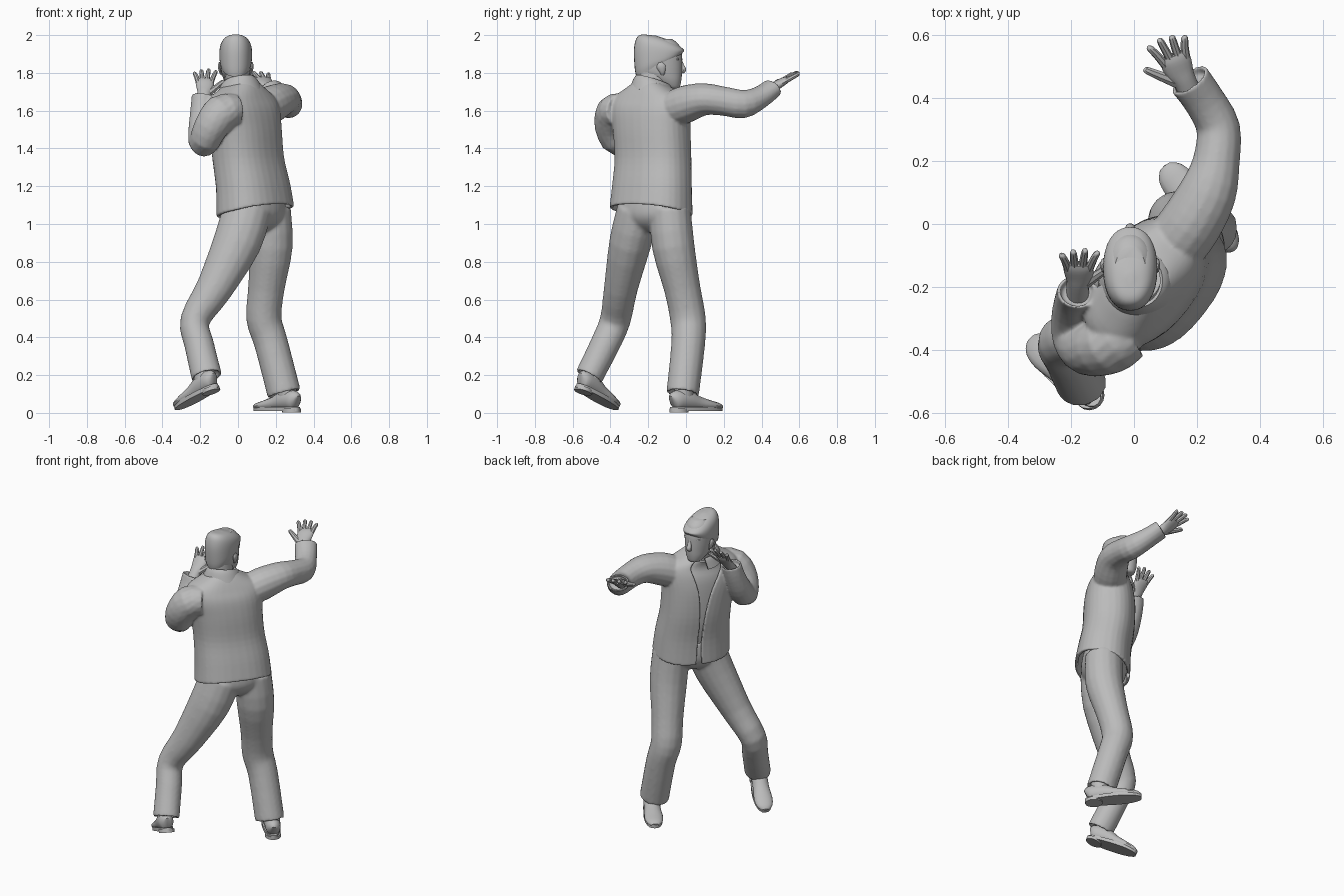
import bpy, bmesh, math
from mathutils import Vector, Matrix

if "Cube" in bpy.data.objects:
    bpy.data.objects.remove(bpy.data.objects["Cube"])

grey = bpy.data.materials.new("plain grey")
grey.use_nodes = True
grey.diffuse_color = (0.5, 0.5, 0.5, 1)
grey.node_tree.nodes["Principled BSDF"].inputs["Base Color"].default_value = (0.5, 0.5, 0.5, 1)


def smooth_path(rows, steps):
    """Catmull-Rom interpolation through rows of numbers."""
    rows = [Vector(r) for r in rows]
    out = []
    for i in range(len(rows) - 1):
        p0, p1, p2, p3 = (rows[max(0, min(len(rows) - 1, i + k))] for k in (-1, 0, 1, 2))
        for s in range(steps):
            t = s / steps
            out.append(p1 + (p2 - p0) * (t / 2) + (p0 * 2 - p1 * 5 + p2 * 4 - p3) * (t * t / 2)
                       + (p1 * 3 - p0 - p2 * 3 + p3) * (t ** 3 / 2))
    return out + [rows[-1]]


def pick(obs):
    bpy.ops.object.select_all(action='DESELECT')
    for ob in obs:
        ob.select_set(True)
    bpy.context.view_layer.objects.active = obs[0]


def skin(name, rings, closed=True, thickness=0):
    """Join rings of points into one surface object."""
    bm = bmesh.new()
    grid = [[bm.verts.new(p) for p in ring] for ring in rings]
    n = len(grid[0])
    for a, b in zip(grid, grid[1:]):
        for i in range(n if closed else n - 1):
            j = (i + 1) % n
            bm.faces.new((a[i], a[j], b[j], b[i]))
    if closed:
        bm.faces.new(grid[0][::-1])
        bm.faces.new(grid[-1])
    bmesh.ops.recalc_face_normals(bm, faces=bm.faces)
    mesh = bpy.data.meshes.new(name)
    bm.to_mesh(mesh)
    bm.free()
    ob = bpy.data.objects.new(name, mesh)
    bpy.context.collection.objects.link(ob)
    mesh.materials.append(grey)
    pick([ob])
    if thickness:
        mod = ob.modifiers.new("cloth", 'SOLIDIFY')
        mod.thickness = thickness
        mod.offset = 0
        bpy.ops.object.modifier_apply(modifier=mod.name)
    bpy.ops.object.shade_smooth_by_angle(angle=math.radians(40))
    return ob


def fuse(name, obs, voxel, rounds):
    """Melt overlapping parts into one continuous garment."""
    pick(obs)
    bpy.ops.object.join()
    obs[0].name = name
    mod = obs[0].modifiers.new("melt", 'REMESH')
    mod.mode = 'VOXEL'
    mod.voxel_size = voxel
    mod.use_smooth_shade = True
    mod = obs[0].modifiers.new("soften", 'SMOOTH')
    mod.iterations = rounds


def shell(name, rows, turn=0, square=1.0, gap=False, n=32, thickness=0.012):
    """Upright body; each row is z, x, y, half width, half depth, front gap, front lift."""
    t = math.radians(turn)
    u, v = Vector((math.cos(t), math.sin(t), 0)), Vector((-math.sin(t), math.cos(t), 0))
    power = lambda w: math.copysign(abs(w) ** square, w)
    rings = []
    for z, x, y, a, b, g, lift in smooth_path(rows, 4):
        ring = []
        for i in range(n + 1 if gap else n):
            f = g + (2 * math.pi - 2 * g) * i / n if gap else 2 * math.pi * i / n
            ring.append(Vector((x, y, z + lift * math.cos(f)))
                        + u * a * power(math.sin(f)) + v * b * power(math.cos(f)))
        rings.append(ring)
    return skin(name, rings, not gap, thickness if gap else 0)


def limb(name, rows, side=(0, 0, 1), hollow=False, n=16, steps=3):
    """Tube along a path; each row is x, y, z, half size along side, half size across."""
    path = smooth_path(rows, steps)
    rings = []
    for i, r in enumerate(path):
        a, b = path[max(i - 1, 0)], path[min(i + 1, len(path) - 1)]
        d = Vector((b - a)[:3]).normalized()
        s = Vector(side)
        s = (s - d * s.dot(d)).normalized()
        c = d.cross(s)
        ring = lambda k, back: [Vector(r[:3]) - d * back + (s * r[3] * math.cos(f) + c * r[4] * math.sin(f)) * k
                                for f in (2 * math.pi * j / n for j in range(n))]
        rings.append(ring(1, 0))
    if hollow:  # open cuff with a recessed end
        rings += [ring(0.84, 0), ring(0.78, 0.03)]
    return skin(name, rings)


TURN = 52

# Jacket body and sleeves
body = shell("jacket", [
    (1.065, .092, -.185, .225, .157, .05, -.04), (1.2, .08, -.18, .215, .15, .03, -.015),
    (1.35, .054, -.175, .205, .147, .05, 0), (1.5, .04, -.182, .21, .146, .13, 0),
    (1.6, .032, -.19, .222, .135, .27, 0), (1.66, .026, -.192, .21, .115, .4, 0),
    (1.705, .018, -.187, .135, .098, .5, -.01), (1.73, .01, -.18, .085, .085, .55, -.02)],
    TURN, .85, True, thickness=.02)
right_sleeve = limb("right_sleeve", [
    (.12, -.08, 1.6, .095, .1), (.18, 0, 1.635, .1, .1), (.235, .1, 1.66, .085, .092),
    (.262, .2, 1.65, .077, .075), (.268, .305, 1.635, .075, .07),
    (.225, .39, 1.67, .06, .066), (.175, .46, 1.72, .052, .068)], hollow=True)
left_sleeve = limb("left_sleeve", [
    (-.02, -.345, 1.6, .09, .09), (-.085, -.385, 1.59, .1, .093), (-.145, -.395, 1.51, .09, .087),
    (-.182, -.355, 1.435, .08, .08), (-.188, -.29, 1.5, .075, .07),
    (-.188, -.24, 1.6, .065, .06), (-.18, -.215, 1.68, .065, .055)], side=(1, 0, 0), hollow=True)
fuse("jacket", [body, right_sleeve, left_sleeve], .007, 5)

# Shirt and collar
shell("shirt", [
    (1.12, .085, -.185, .18, .125, 0, 0), (1.3, .055, -.178, .18, .128, 0, 0),
    (1.55, .036, -.186, .185, .122, 0, 0), (1.65, .024, -.19, .15, .096, 0, 0),
    (1.72, .005, -.17, .075, .08, 0, -.02)], TURN, .9)
shell("jacket_collar", [
    (1.685, .012, -.18, .12, .112, .5, -.03), (1.735, .008, -.175, .097, .1, .42, -.03),
    (1.755, .005, -.172, .08, .09, .4, -.03)], 25, 1, True)

# Trousers
seat = shell("trouser_seat", [
    (.955, .08, -.18, .06, .06, 0, 0), (1.0, .082, -.18, .15, .115, 0, 0),
    (1.06, .085, -.18, .2, .138, 0, 0), (1.16, .08, -.18, .195, .13, 0, 0)], TURN, .95)
right_leg = limb("right_leg", [
    (.165, -.085, 1.08, .115, .11), (.175, -.067, .88, .115, .113), (.15, -.02, .66, .097, .097),
    (.137, .01, .5, .094, .095), (.175, .012, .37, .09, .09), (.245, -.018, .1, .09, .087)],
    side=(1, 0, 0), hollow=True)
left_leg = limb("left_leg", [
    (.05, -.25, 1.08, .13, .115), (-.005, -.295, .9, .128, .112), (-.125, -.345, .66, .098, .09),
    (-.228, -.375, .49, .079, .082), (-.205, -.43, .36, .079, .079), (-.165, -.515, .19, .082, .075)],
    side=(1, 0, 0), hollow=True)
fuse("trousers", [seat, right_leg, left_leg], .009, 9)


def shoe(side, place, heading, pitch, length):
    """Upper, sole and heel, built heel to toe along +x."""
    frame = Matrix.Translation(place) @ Matrix.Rotation(math.radians(heading), 4, 'Z') @ \
        Matrix.Rotation(math.radians(pitch), 4, 'Y') @ Matrix.Diagonal((length, 1.06, 1, 1))
    upper = limb(side + "_shoe", [
        (-.14, 0, .06, .03, .02), (-.12, 0, .065, .05, .04), (-.06, 0, .065, .055, .046),
        (0, 0, .05, .04, .047), (.07, 0, .038, .028, .053), (.12, 0, .032, .02, .043),
        (.143, 0, .027, .01, .02)])
    sole = skin(side + "_sole", [
        [Vector((.147 * math.cos(f), (.052 + .006 * math.cos(f)) * math.copysign(abs(math.sin(f)) ** .8, math.sin(f)), z))
         for f in (math.pi * i / 14 for i in range(28))] for z in (.008, .03)])
    heel = skin(side + "_heel", [
        [Vector((-.1 + .045 * math.cos(f), .045 * math.sin(f), z))
         for f in (math.pi * i / 8 for i in range(16))] for z in (0, .02)])
    ankle = limb(side + "_ankle", [(-.07, 0, .07, .045, .042), (-.07, 0, .16, .045, .045)], side=(1, 0, 0))
    for ob in (upper, sole, heel, ankle):
        ob.data.transform(frame)


shoe("right", (.207, .053, .002), 130, 0, 1.18)
shoe("left", (-.214, -.475, .068), 136, 22, 1.1)


def hand(side, wrist, reach, thumb, size):
    """Palm and five spread fingers; reach points along the hand, thumb to its thumb side."""
    w, d = Vector(wrist), Vector(reach).normalized()
    s = Vector(thumb)
    s = (s - d * s.dot(d)).normalized()
    row = lambda along, out, a, b: (*(w + (d * along + s * out) * size), a * size, b * size)
    limb(side + "_palm", [row(-.06, 0, .034, .028), row(0, 0, .035, .026), row(.035, .003, .043, .022),
                          row(.075, 0, .046, .018), row(.095, 0, .04, .011)], side=s)
    fingers = (("index", .033, .055, .078), ("middle", .012, .018, .088),
               ("ring", -.011, -.018, .082), ("little", -.032, -.052, .066))
    for label, base, spread, length in fingers:
        limb(f"{side}_{label}_finger", [row(.07, base, .013, .013), row(.075 + length * .5, base + (spread - base) * .5, .012, .012),
             row(.068 + length, spread, .010, .010), row(.075 + length, spread, .004, .004)], side=s, n=8)
    limb(side + "_thumb", [row(.005, .022, .02, .018), row(.045, .06, .015, .014),
         row(.08, .09, .011, .011), row(.087, .094, .004, .004)], side=d, n=8)


hand("right", (.16, .457, 1.72), (-.34, .77, .47), (-1, -.3, 0), 1.07)
hand("left", (-.178, -.19, 1.69), (.02, .64, .77), (1, 0, 0), 1.04)

# Head and neck
HX = -.012
limb("neck", [(.008, -.185, 1.66, .07, .08), (0, -.175, 1.74, .064, .082), (HX, -.17, 1.83, .066, .09)],
     side=(1, 0, 0))
shell("head", [
    (1.715, HX, -.075, .025, .03, 0, 0), (1.725, HX, -.08, .042, .047, 0, 0),
    (1.76, HX, -.105, .062, .08, 0, 0), (1.8, HX, -.138, .075, .117, 0, 0),
    (1.85, HX, -.143, .081, .123, 0, 0), (1.9, HX, -.146, .083, .124, 0, 0),
    (1.95, HX, -.15, .074, .112, 0, 0), (1.98, HX, -.155, .05, .08, 0, 0)], square=.93)
shell("hair", [
    (1.84, HX, -.143, .078, .12, 0, .06), (1.865, HX, -.143, .085, .128, 0, .045),
    (1.915, HX, -.143, .086, .133, 0, .005), (1.95, HX, -.147, .08, .122, 0, -.015),
    (1.975, HX, -.155, .065, .1, 0, -.018), (1.991, HX, -.168, .043, .064, 0, -.012),
    (1.999, HX, -.178, .012, .02, 0, -.002)], square=.9)
limb("nose", [(HX, -.028, 1.865, .008, .008), (HX, -.021, 1.84, .012, .011),
              (HX, -.012, 1.815, .016, .014), (HX, -.022, 1.802, .012, .008)], side=(1, 0, 0), n=10)
limb("brow", [(HX - .055, -.05, 1.873, .006, .008), (HX, -.027, 1.872, .009, .008),
              (HX + .055, -.05, 1.873, .006, .008)], n=10)
for label, z, depth in (("upper_lip", 1.778, -.03), ("lower_lip", 1.766, -.031)):
    limb(label, [(HX - .027, depth - .015, z, .003, .003), (HX, depth, z, .007, .007),
                 (HX + .027, depth - .015, z, .003, .003)], n=8)
for label, k in (("right", 1), ("left", -1)):
    limb(label + "_ear", [(HX + k * .072, -.125, 1.79, .008, .006), (HX + k * .08, -.125, 1.805, .015, .008),
         (HX + k * .086, -.132, 1.835, .024, .009), (HX + k * .084, -.135, 1.855, .01, .006)], side=(0, 1, 0), n=10)
